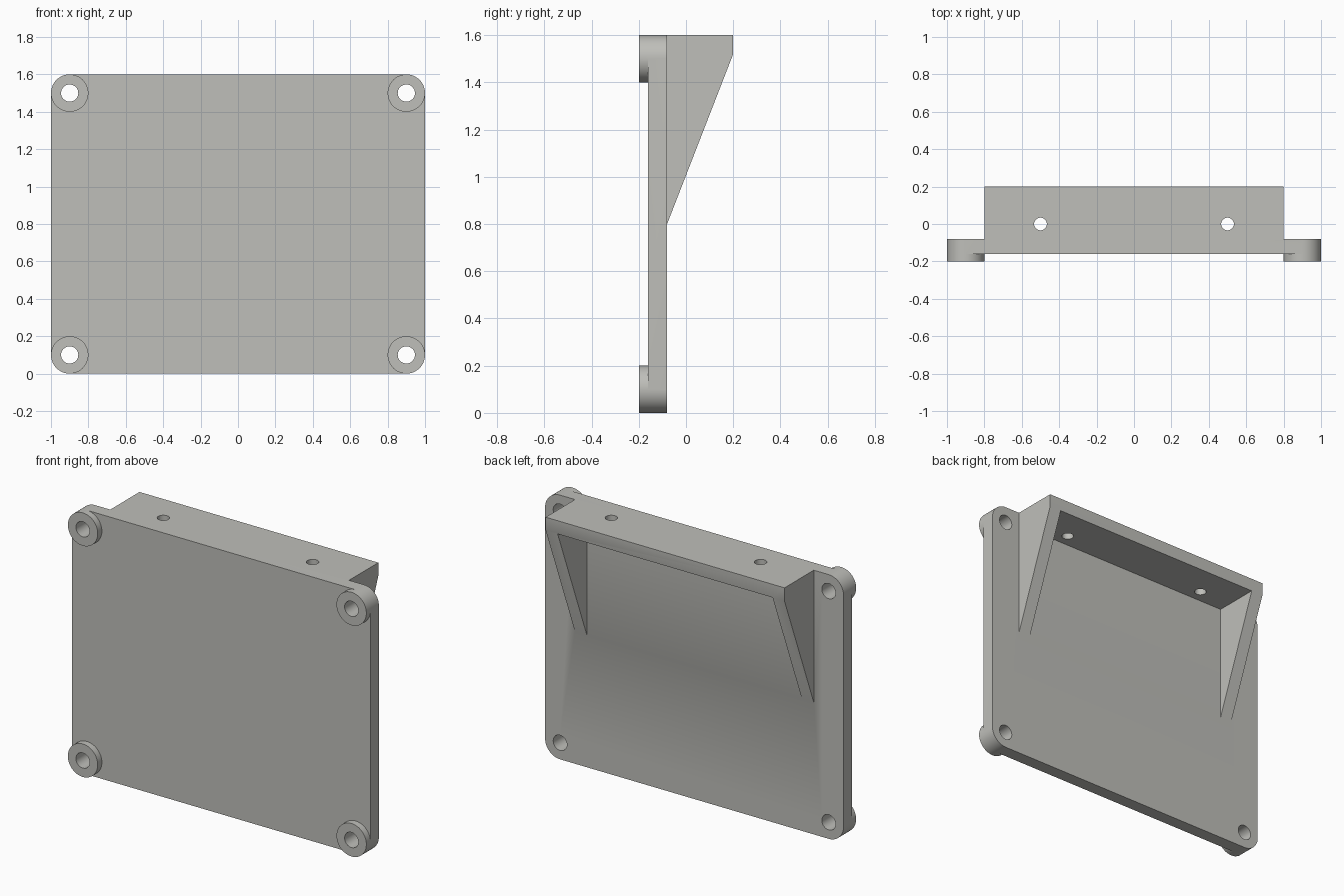
import bpy, bmesh, math
from mathutils import Vector

if "Cube" in bpy.data.objects:
    bpy.data.objects.remove(bpy.data.objects["Cube"])

grey = bpy.data.materials.new("light_grey")
grey.diffuse_color = (0.52, 0.52, 0.49, 1)
grey.use_nodes = True
grey.node_tree.nodes["Principled BSDF"].inputs["Base Color"].default_value = grey.diffuse_color


def prism(name, points, direction):
    """Closed solid made by extruding a planar outline."""
    bm = bmesh.new()
    face = bm.faces.new([bm.verts.new(p) for p in points])
    new = bmesh.ops.extrude_face_region(bm, geom=[face])["geom"]
    bmesh.ops.translate(bm, vec=Vector(direction),
                        verts=[g for g in new if isinstance(g, bmesh.types.BMVert)])
    bmesh.ops.recalc_face_normals(bm, faces=bm.faces)
    mesh = bpy.data.meshes.new(name)
    bm.to_mesh(mesh)
    bm.free()
    mesh.materials.append(grey)
    obj = bpy.data.objects.new(name, mesh)
    bpy.context.collection.objects.link(obj)
    return obj


def arc(cx, cy, r, start, sweep, n):
    return [(cx + r * math.cos(start + sweep * i / n),
             cy + r * math.sin(start + sweep * i / n)) for i in range(n + 1)]


def circle(cx, cy, r, n=48):
    return arc(cx, cy, r, 0, 2 * math.pi, n)[:-1]


def combine(target, tool, operation):
    """Apply a boolean and discard the tool."""
    mod = target.modifiers.new("bool", 'BOOLEAN')
    mod.operation, mod.solver, mod.object = operation, 'EXACT', tool
    bpy.context.view_layer.objects.active = target
    bpy.ops.object.modifier_apply(modifier=mod.name)
    bpy.data.objects.remove(tool)


# Back plate with rounded corners
corners = [(0.9, 1.5), (-0.9, 1.5), (-0.9, 0.1), (0.9, 0.1)]
outline = []
for i, (x, z) in enumerate(corners):
    outline += arc(x, z, 0.1, i * math.pi / 2, math.pi / 2, 12)
plate = prism("mounting_bracket", [(x, -0.16, z) for x, z in outline], (0, 0.08, 0))

# Top flange and side gussets: wedge hollowed from below
wedge = prism("flange_and_gussets", [(-0.8, y, z) for y, z in
              [(-0.08, 0.8), (0.2, 1.52), (0.2, 1.6), (-0.08, 1.6)]], (1.6, 0, 0))
hollow = prism("hollow_cutter", [(-0.72, y, z) for y, z in
               [(-0.3, 0.5), (0.4, 0.5), (0.4, 1.52), (-0.3, 1.52)]], (1.44, 0, 0))
combine(wedge, hollow, 'DIFFERENCE')

# Vertical screw holes in the flange
for x in (-0.5, 0.5):
    combine(wedge, prism("flange_hole", [(a, b, 1.4) for a, b in circle(x, 0, 0.034, 32)],
                         (0, 0, 0.4)), 'DIFFERENCE')
combine(plate, wedge, 'UNION')

# Corner standoffs with through holes
for x, z in corners:
    combine(plate, prism("standoff", [(a, -0.2, b) for a, b in circle(x, z, 0.1)],
                         (0, 0.04, 0)), 'UNION')
    combine(plate, prism("corner_hole", [(a, -0.4, b) for a, b in circle(x, z, 0.046, 32)],
                         (0, 0.6, 0)), 'DIFFERENCE')

plate.select_set(True)
bpy.context.view_layer.objects.active = plate
bpy.ops.object.shade_smooth_by_angle(angle=math.radians(30))
